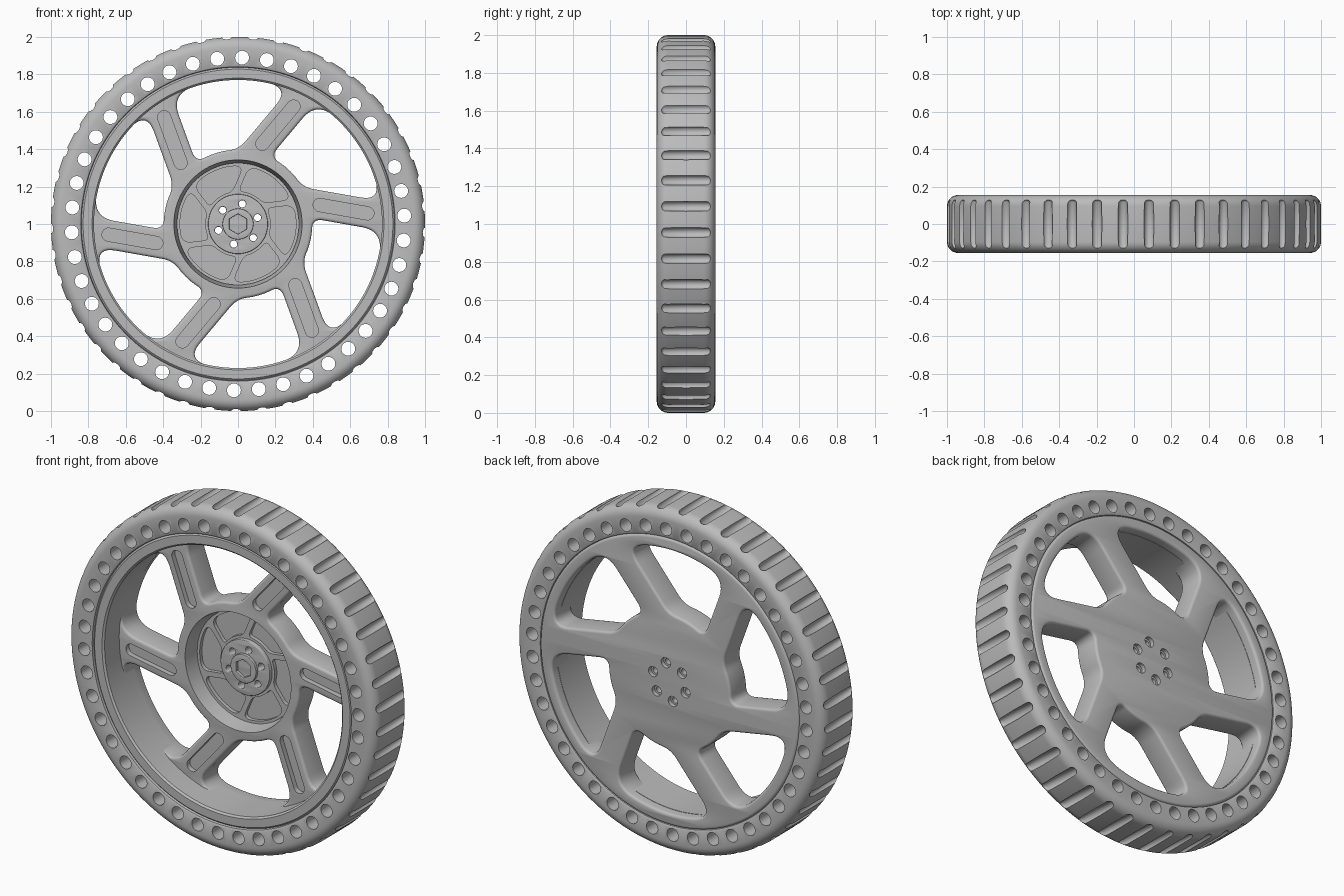
import bpy, bmesh, math
from math import radians, sin, cos, asin, pi
from mathutils import Matrix, Vector

cube = bpy.data.objects.get("Cube")
if cube:
    bpy.data.objects.remove(cube, do_unlink=True)

grey = bpy.data.materials.new("plain grey")
grey.use_nodes = True
shade = (0.5, 0.5, 0.5, 1)
grey.diffuse_color = shade
grey.node_tree.nodes["Principled BSDF"].inputs["Base Color"].default_value = shade

# Parts are made lying flat (local z faces the front), then stood upright
UPRIGHT = Matrix.Translation((0, 0, 1)) @ Matrix.Rotation(pi / 2, 4, 'X')
TURN = [60 * k for k in range(6)]


def polar(r, deg):
    return Vector((r * cos(radians(deg)), r * sin(radians(deg))))


def arc(r, a, b, n):
    return [polar(r, a + (b - a) * i / n) for i in range(n + 1)]


def circle(r, n=32, centre=Vector((0, 0)), start=0):
    return [centre + polar(r, start + 360 * i / n) for i in range(n)]


def stadium(centre, deg, half_length, r):
    shift = polar(half_length, deg)
    return ([centre + shift + p for p in arc(r, deg - 90, deg + 90, 10)]
            + [centre - shift + p for p in arc(r, deg + 90, deg + 270, 10)])


def window(deg, r_in, r_out, offset, width, round_in, round_out):
    """Rounded opening between two slanted spokes."""
    def edge_angle(r, c, d):
        return d + math.degrees(asin(c / r))
    lead, trail = offset + width / 2, offset - width / 2
    angles = (edge_angle(r_in, lead, deg), edge_angle(r_out, lead, deg),
              edge_angle(r_out, trail, deg + 60), edge_angle(r_in, trail, deg + 60))
    a, b, c, d = [polar(r, t) for r, t in zip((r_in, r_out, r_out, r_in), angles)]
    t_in, t_out = math.degrees(round_in / r_in), math.degrees(round_out / r_out)
    sides = [
        [a + (b - a).normalized() * round_in, b + (a - b).normalized() * round_out],
        arc(r_out, angles[1] + t_out, angles[2] - t_out, 16),
        [c + (d - c).normalized() * round_out, d + (c - d).normalized() * round_in],
        arc(r_in, angles[3] - t_in, angles[0] + t_in, 8)]
    loop = []
    for i, corner in enumerate((b, c, d, a)):
        start, end = sides[i][-1], sides[(i + 1) % 4][0]
        loop += sides[i]
        for t in (j / 8 for j in range(1, 8)):
            loop.append(start * (1 - t) ** 2 + corner * 2 * t * (1 - t) + end * t * t)
    return loop


def mesh_object(name, bm):
    bmesh.ops.recalc_face_normals(bm, faces=bm.faces)
    mesh = bpy.data.meshes.new(name)
    bm.to_mesh(mesh)
    bm.free()
    obj = bpy.data.objects.new(name, mesh)
    bpy.context.scene.collection.objects.link(obj)
    return obj


def plate(name, outline, holes, z0, z1, bevel=0.0):
    """Flat plate with holes and softly rounded edges."""
    data = bpy.data.curves.new(name, 'CURVE')
    data.dimensions, data.fill_mode = '2D', 'BOTH'
    data.extrude = (z1 - z0) / 2 - bevel
    data.bevel_depth, data.bevel_resolution, data.offset = bevel, 2, -bevel
    for loop in [outline] + holes:
        spline = data.splines.new('POLY')
        spline.points.add(len(loop) - 1)
        for point, p in zip(spline.points, loop):
            point.co = (p.x, p.y, 0, 1)
        spline.use_cyclic_u = True
    temp = bpy.data.objects.new(name, data)
    bpy.context.scene.collection.objects.link(temp)
    graph = bpy.context.evaluated_depsgraph_get()
    mesh = bpy.data.meshes.new_from_object(temp.evaluated_get(graph))
    bpy.data.objects.remove(temp, do_unlink=True)
    bm = bmesh.new()
    bm.from_mesh(mesh)
    bmesh.ops.remove_doubles(bm, verts=bm.verts, dist=0.00005)
    bmesh.ops.translate(bm, verts=bm.verts, vec=(0, 0, (z0 + z1) / 2))
    return mesh_object(name, bm)


def lathe(name, profile, n=180):
    bm = bmesh.new()
    rings = [[bm.verts.new((*polar(r, 360 * i / n), z)) for r, z in profile] for i in range(n)]
    m = len(profile)
    for i in range(n):
        here, there = rings[i], rings[(i + 1) % n]
        for j in range(m):
            k = (j + 1) % m
            bm.faces.new((here[j], there[j], there[k], here[k]))
    return mesh_object(name, bm)


def prisms(loops, z0, z1, flare=1.0):
    bm = bmesh.new()
    for loop in loops:
        low = [bm.verts.new((p.x, p.y, z0)) for p in loop]
        high = [bm.verts.new((p.x * flare, p.y * flare, z1)) for p in loop]
        bm.faces.new(low[::-1])
        bm.faces.new(high)
        for i in range(len(loop)):
            j = (i + 1) % len(loop)
            bm.faces.new((low[i], low[j], high[j], high[i]))
    return mesh_object("cutter", bm)


def cut(obj, cutter):
    cutter.hide_render = True
    mod = obj.modifiers.new("cut", 'BOOLEAN')
    mod.operation, mod.solver, mod.object = 'DIFFERENCE', 'EXACT', cutter
    graph = bpy.context.evaluated_depsgraph_get()
    mesh = bpy.data.meshes.new_from_object(obj.evaluated_get(graph))
    obj.modifiers.clear()
    obj.data = mesh
    bpy.data.objects.remove(cutter, do_unlink=True)


# Tyre with rounded shoulders, side holes and tread grooves
half = [(0.836, 0.13), (0.84, 0.15), (0.848, 0.155)]
half += [(0.94 + p.x, 0.095 + p.y) for p in arc(0.06, 90, 0, 8)]
tyre = lathe("tyre", half + [(r, -z) for r, z in reversed(half)])
cut(tyre, prisms([circle(0.037, 24, polar(0.89, 88.6 + 360 * i / 42)) for i in range(42)],
                 -0.3, 0.3))
bm = bmesh.new()
for i in range(45):
    made = bmesh.ops.create_uvsphere(bm, u_segments=16, v_segments=8, radius=0.027)["verts"]
    for v in made:
        if abs(v.co.z) > 0.001:
            v.co.z += math.copysign(0.106, v.co.z)
    bmesh.ops.translate(bm, verts=made, vec=(*polar(1.001, 8 * i - 2.6), 0))
cut(tyre, mesh_object("cutter", bm))

# Rim barrel, open to the front
rim = lathe("rim", [(0.77, -0.1), (0.77, 0.135), (0.78, 0.145), (0.828, 0.145),
                    (0.838, 0.135), (0.838, -0.1)])

# Spoked disc, flush with the back
spokes = plate("spoked_disc", circle(0.838, 180),
               [window(d - 10, 0.397, 0.772, 0.176, 0.155, 0.06, 0.11) for d in TURN],
               -0.155, 0.0, 0.015)
cut(spokes, prisms([circle(0.325, 96)], -0.11, 0.05, 1.08))
cut(spokes, prisms([stadium(polar(0.57, 8 + d), d - 10, 0.13, 0.035) for d in TURN],
                   -0.03, 0.05))
bolts = [polar(0.11, 18 + d) for d in TURN]
cut(spokes, prisms([circle(0.019, 20, b) for b in bolts], -0.3, 0.1))
cut(spokes, prisms([circle(0.03, 24, b) for b in bolts], -0.3, -0.13))

# Hub face with swirling pockets, bolt boss and hex socket
ribs = plate("hub_ribs", circle(0.326, 96),
             [circle(0.15, 48)]
             + [window(d + 7, 0.175, 0.31, 0.08, 0.03, 0.03, 0.045) for d in TURN],
             -0.112, -0.088)
boss = plate("hub_boss", circle(0.16, 64), [circle(0.019, 20, b) for b in bolts],
             -0.112, -0.065, 0.004)
socket = plate("hex_socket", circle(0.083, 48), [circle(0.054, 6, start=30)],
               -0.067, -0.048, 0.003)

# Finish: stand upright, colour and shade
for obj in (tyre, rim, spokes, ribs, boss, socket):
    obj.data.transform(UPRIGHT)
    obj.data.materials.clear()
    obj.data.materials.append(grey)
    bpy.ops.object.select_all(action='DESELECT')
    obj.select_set(True)
    bpy.context.view_layer.objects.active = obj
    bpy.ops.object.shade_smooth_by_angle(angle=radians(35))
